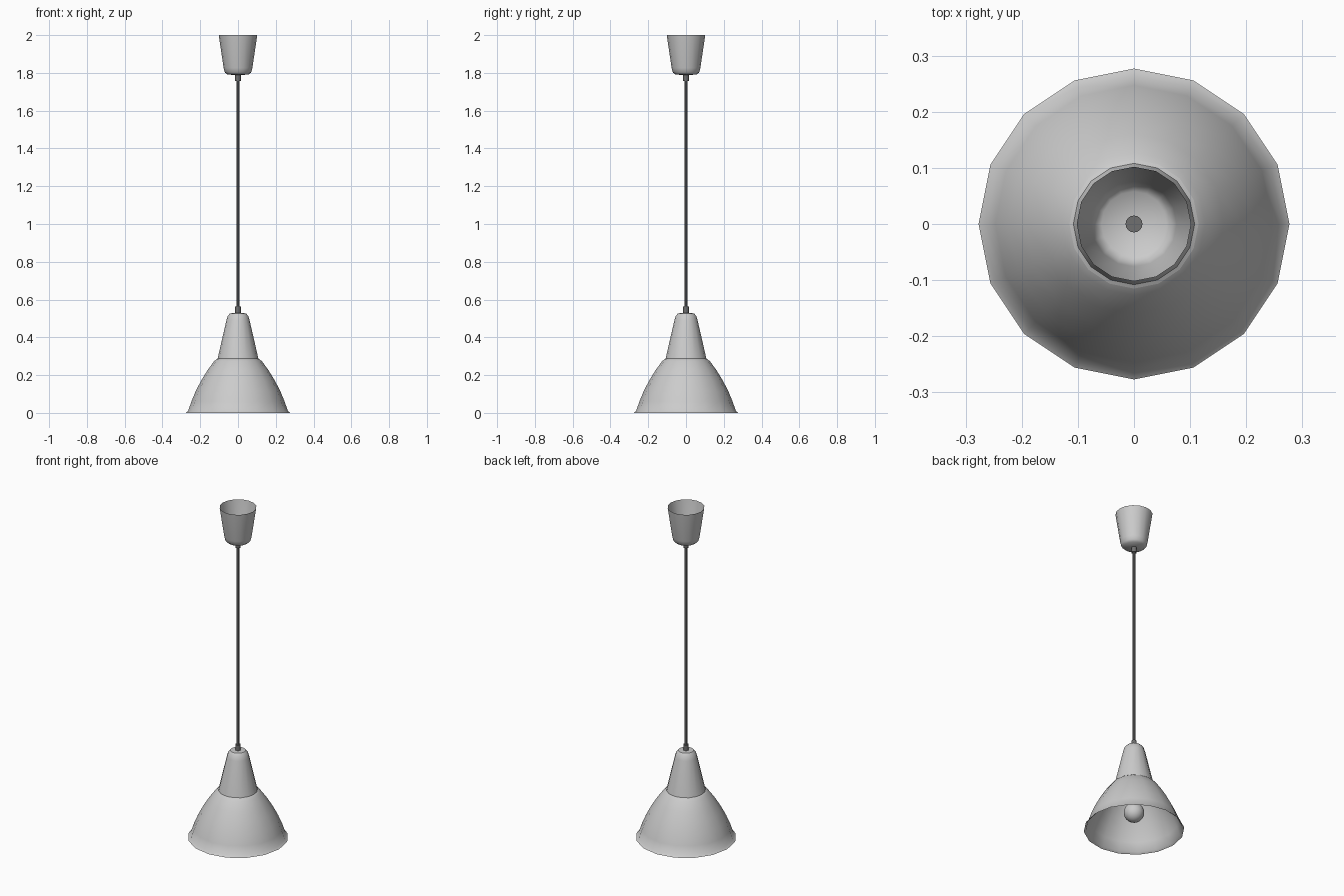
import bpy, bmesh, math

if "Cube" in bpy.data.objects:
    bpy.data.objects.remove(bpy.data.objects["Cube"])

SIDES = 16


def lathe(name, profile, sides=SIDES, angle=40):
    """Revolve (radius, z) points around the z axis; radius 0 closes to a pole."""
    bm = bmesh.new()
    rings = []
    for r, z in profile:
        if r == 0:
            rings.append([bm.verts.new((0, 0, z))] * sides)
        else:
            rings.append([bm.verts.new((r * math.cos(2 * math.pi * i / sides),
                                        r * math.sin(2 * math.pi * i / sides), z))
                          for i in range(sides)])
    for a, b in zip(rings, rings[1:]):
        for i in range(sides):
            j = (i + 1) % sides
            bm.faces.new(dict.fromkeys((a[i], a[j], b[j], b[i])))
    mesh = bpy.data.meshes.new(name)
    bmesh.ops.recalc_face_normals(bm, faces=bm.faces)
    bm.to_mesh(mesh)
    bm.free()
    ob = bpy.data.objects.new(name, mesh)
    bpy.context.collection.objects.link(ob)
    bpy.ops.object.select_all(action='DESELECT')
    ob.select_set(True)
    bpy.context.view_layer.objects.active = ob
    bpy.ops.object.shade_smooth_by_angle(angle=math.radians(angle))
    return ob


def dark(ob):
    ob.data.materials.append(dark_grey)


dark_grey = bpy.data.materials.new("dark_grey")
dark_grey.diffuse_color = (0.16, 0.16, 0.16, 1)
dark_grey.use_nodes = True
dark_grey.node_tree.nodes["Principled BSDF"].inputs["Base Color"].default_value = dark_grey.diffuse_color

# Thin open shade: flared rim, bell-shaped dome, small ledge at the neck
lathe("shade", [(0.277, 0.0), (0.264, 0.01), (0.247, 0.06), (0.224, 0.115),
                (0.194, 0.173), (0.16, 0.228), (0.127, 0.273), (0.115, 0.283)])

# Tapered socket cover above the shade
lathe("socket_cover", [(0.115, 0.283), (0.108, 0.287), (0.062, 0.488),
                       (0.054, 0.514), (0.042, 0.527), (0.0, 0.53)])

# Ceiling cup, open at the top
lathe("ceiling_cup", [(0.102, 2.0), (0.076, 1.826), (0.07, 1.803),
                      (0.058, 1.792), (0.0, 1.787)])

# Cord and its two grips
dark(lathe("cord", [(0, 0.53), (0.008, 0.53), (0.008, 1.787), (0, 1.787)], 8))
for name, lo, hi in (("lower_grip", 0.525, 0.562), ("upper_grip", 1.757, 1.792)):
    dark(lathe(name, [(0, lo), (0.015, lo), (0.015, hi), (0, hi)]))

# Bulb with neck, and the socket holding it
ball = [(0.057 * math.sin(math.radians(a)), 0.108 - 0.057 * math.cos(math.radians(a)))
        for a in range(20, 141, 20)]
lathe("bulb", [(0, 0.051)] + ball + [(0.028, 0.185), (0.026, 0.24), (0, 0.24)])
lathe("bulb_socket", [(0, 0.225), (0.035, 0.225), (0.035, 0.33), (0, 0.33)])
